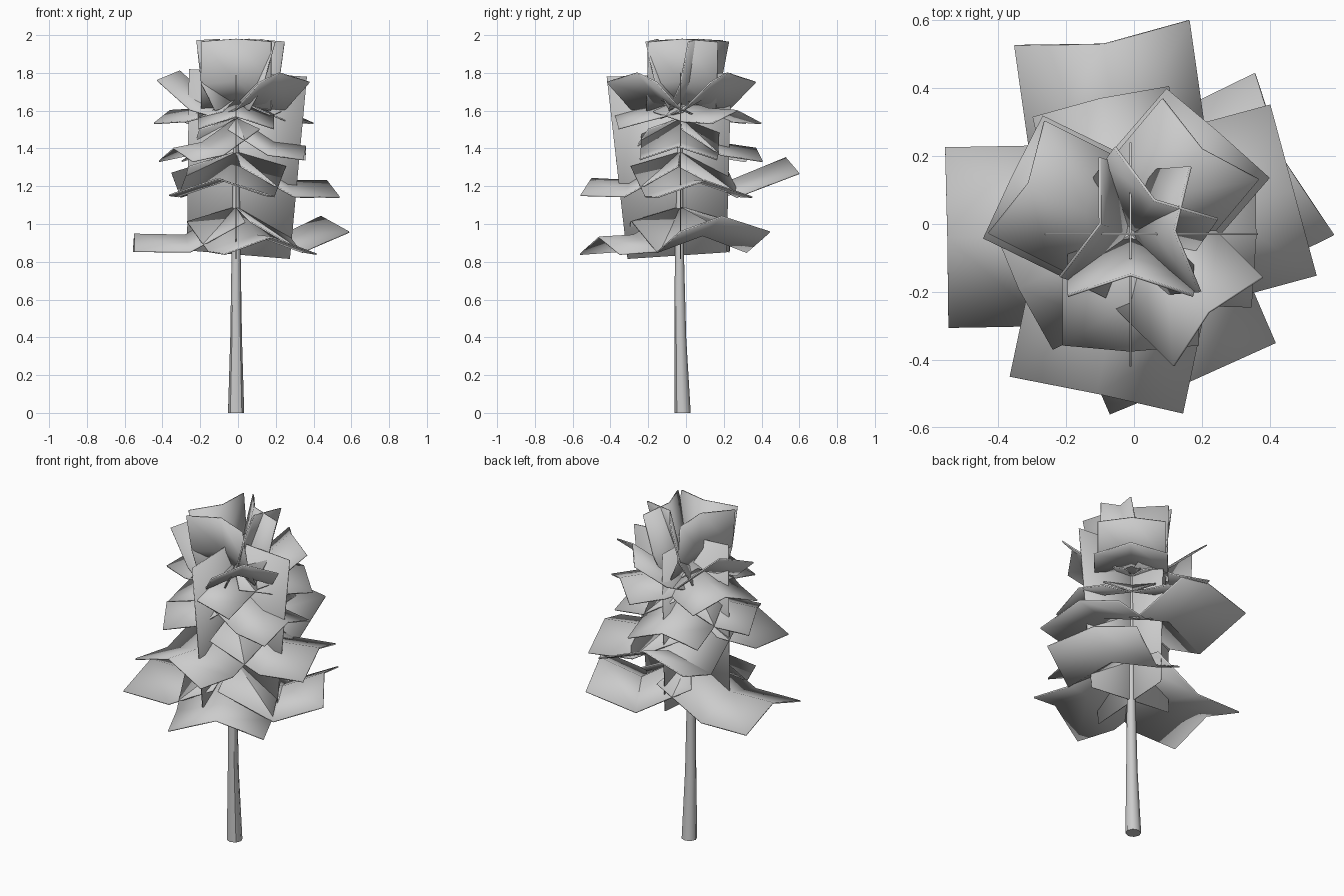
import bpy, bmesh, math
from mathutils import Vector

if "Cube" in bpy.data.objects:
    bpy.data.objects.remove(bpy.data.objects["Cube"])

CX, CY = -0.01, -0.03  # tree axis


def finish(name, verts, faces, thickness=0.0):
    mesh = bpy.data.meshes.new(name)
    mesh.from_pydata(verts, [], faces)
    ob = bpy.data.objects.new(name, mesh)
    bpy.context.collection.objects.link(ob)
    bm = bmesh.new()
    bm.from_mesh(mesh)
    bmesh.ops.recalc_face_normals(bm, faces=bm.faces)
    bm.to_mesh(mesh)
    bm.free()
    if thickness:
        mod = ob.modifiers.new("thickness", 'SOLIDIFY')
        mod.thickness = thickness
        mod.offset = 0
    bpy.ops.object.select_all(action='DESELECT')
    ob.select_set(True)
    bpy.context.view_layer.objects.active = ob
    bpy.ops.object.shade_smooth_by_angle(angle=math.radians(45))
    return ob


def leaf(name, tip, width, inner_z, mid_r, mid_z):
    """Creased card: radial profile inner -> mid -> tip, sides folded down."""
    d = Vector((tip[0] - CX, tip[1] - CY, 0))
    reach = d.length
    d.normalize()
    side = Vector((-d.y, d.x, 0))
    prof = [Vector((0.0, inner_z)), Vector((mid_r, mid_z)), Vector((reach, tip[2]))]
    verts = []
    for i, p in enumerate(prof):
        t = (prof[min(i + 1, 2)] - prof[max(i - 1, 0)]).normalized()
        n = d * -t.y + Vector((0, 0, t.x))
        c = Vector((CX, CY, 0)) + d * p.x + Vector((0, 0, p.y))
        drop = n * width * 0.17
        verts += [c + side * width / 2 - drop, c, c - side * width / 2 - drop]
    faces = [(r * 3 + k, r * 3 + k + 1, r * 3 + k + 4, r * 3 + k + 3)
             for r in range(2) for k in range(2)]
    return finish(name, verts, faces, 0.008)


# Trunk: tapered, slightly leaning rings (x, y, z, radius)
rings = [(-0.01, -0.018, 0, 0.043), (-0.01, -0.03, 0.4, 0.031),
         (-0.01, -0.035, 0.85, 0.024), (-0.01, -0.03, 1.65, 0.01)]
N = 8
tv = [(x + r * math.cos(2 * math.pi * k / N), y + r * math.sin(2 * math.pi * k / N), z)
      for x, y, z, r in rings for k in range(N)]
tf = [(i * N + k, i * N + (k + 1) % N, (i + 1) * N + (k + 1) % N, (i + 1) * N + k)
      for i in range(len(rings) - 1) for k in range(N)]
tf += [tuple(range(N - 1, -1, -1)), tuple(range((len(rings) - 1) * N, len(rings) * N))]
finish("trunk", tv, tf)

# Crossed vertical foliage cards through the crown
finish("foliage_card_wide",
       [(-0.27, CY, 0.86), (0.275, CY, 0.815), (0.365, CY, 1.78), (-0.26, CY, 1.82)],
       [(0, 1, 2, 3)], 0.006)
finish("foliage_card_deep",
       [(CX, -0.31, 0.815), (CX, 0.215, 0.85), (CX, 0.24, 1.80), (CX, -0.42, 1.78)],
       [(0, 1, 2, 3)], 0.006)

# Leaf tiers: width, inner height, bend radius, bend height, ridge tips
tiers = [
    ("bottom", 0.53, 1.09, 0.27, 0.94,
     [(-0.55, -0.04, 0.945), (0.44, 0.19, 1.04), (0.175, -0.46, 0.93)]),
    ("lower", 0.52, 1.38, 0.27, 1.23,
     [(-0.11, -0.50, 1.24), (0.47, 0.10, 1.23), (-0.09, 0.53, 1.35)]),
    ("middle", 0.41, 1.56, 0.20, 1.43,
     [(0.36, -0.04, 1.41), (-0.10, 0.37, 1.40), (-0.34, -0.19, 1.40)]),
    ("upper", 0.40, 1.66, 0.20, 1.61,
     [(-0.01, -0.375, 1.57), (0.25, 0.27, 1.60), (-0.36, 0.14, 1.60)]),
    ("rising", 0.37, 1.62, 0.15, 1.66,
     [(-0.31, 0.12, 1.81), (0.20, 0.22, 1.80), (0.22, -0.26, 1.80)]),
    ("crown", 0.37, 1.63, 0.07, 1.76,
     [(-0.01, -0.15, 1.98), (-0.10, 0.0, 1.98), (0.12, -0.02, 1.98), (0.06, 0.07, 1.98)]),
]
for tier, width, inner_z, mid_r, mid_z, tips in tiers:
    for i, tip in enumerate(tips):
        leaf(f"{tier}_leaf_{i + 1}", tip, width, inner_z, mid_r, mid_z)
